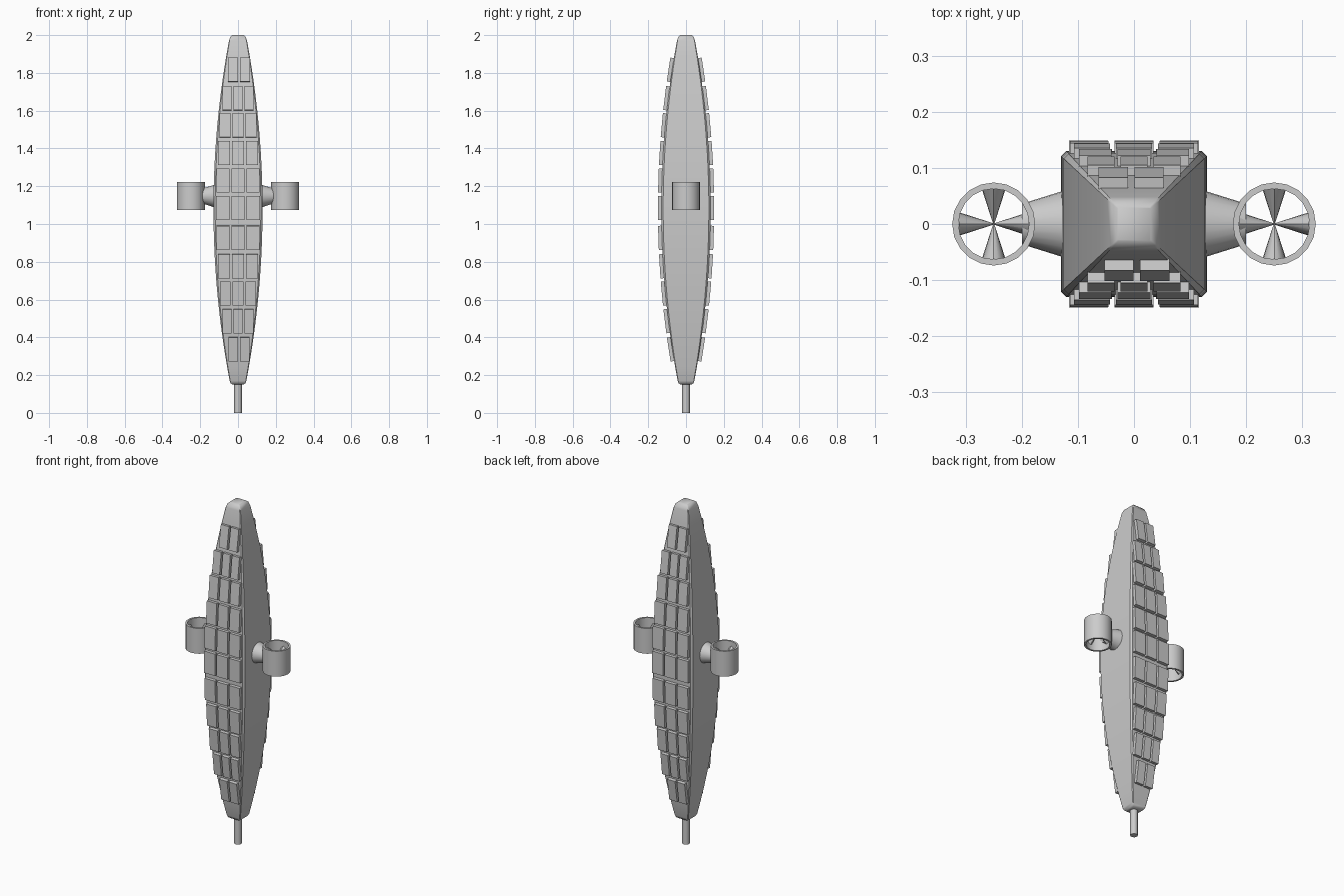
import bpy, bmesh, math
from mathutils import Matrix, Vector

if "Cube" in bpy.data.objects:
    bpy.data.objects.remove(bpy.data.objects["Cube"])

MID = 1.08
K = 0.1035


def half_width(z):
    return 0.13 - K * (z - MID) ** 2


def finish(name, bm, smooth=True):
    bmesh.ops.recalc_face_normals(bm, faces=bm.faces)
    me = bpy.data.meshes.new(name)
    bm.to_mesh(me)
    bm.free()
    ob = bpy.data.objects.new(name, me)
    bpy.context.collection.objects.link(ob)
    if smooth:
        bpy.ops.object.select_all(action='DESELECT')
        ob.select_set(True)
        bpy.context.view_layer.objects.active = ob
        bpy.ops.object.shade_smooth_by_angle(angle=math.radians(35))
    return ob


def loft(bm, rings):
    for a, b in zip(rings, rings[1:]):
        n = len(a)
        for i in range(n):
            bm.faces.new((a[i], a[(i + 1) % n], b[(i + 1) % n], b[i]))


# Body: square spindle with chamfered edges
bm = bmesh.new()
zs = [0.17 + 1.8 * i / 24 for i in range(25)]
profile = [(0.15, 0.03), (0.157, 0.039)] + [(z, half_width(z)) for z in zs] + [(1.99, 0.041), (2.0, 0.03)]
rings = []
for z, w in profile:
    c = w * 0.93
    pts = [(w, -c), (w, c), (c, w), (-c, w), (-w, c), (-w, -c), (-c, -w), (c, -w)]
    rings.append([bm.verts.new((x, y, z)) for x, y in pts])
loft(bm, rings)
bm.faces.new(rings[0])
bm.faces.new(rings[-1])
finish("body", bm)

# Bottom stem
bm = bmesh.new()
bmesh.ops.create_cone(bm, cap_ends=True, segments=20, radius1=0.02, radius2=0.02, depth=0.17,
                      matrix=Matrix.Translation((0, 0, 0.085)))
finish("stem", bm)

# Surface panels: rows of (centre height, half row width, count), front and back
rows = [(1.815, .058, 2), (1.665, .083, 3), (1.522, .098, 3), (1.375, .107, 3), (1.23, .114, 3),
        (1.085, .116, 3), (0.927, .114, 3), (0.777, .106, 3), (0.633, .096, 3), (0.487, .082, 3),
        (0.338, .056, 2)]
for side, turn in (("front", 0), ("back", math.pi)):
    bm = bmesh.new()
    for z, hw, count in rows:
        shift = 0.005 if count == 2 else 0
        gap = 0.011
        width = (2 * hw - gap * (count - 1)) / count
        tilt = math.atan(2 * K * (z - MID))
        for i in range(count):
            x = -hw + width / 2 + i * (width + gap) + shift
            m = (Matrix.Rotation(turn, 4, 'Z')
                 @ Matrix.Translation((x, -half_width(z), z))
                 @ Matrix.Rotation(-tilt, 4, 'X')
                 @ Matrix.Translation((0, -0.008, 0))
                 @ Matrix.Diagonal((width, 0.021, 0.128, 1)))
            bmesh.ops.create_cube(bm, size=1, matrix=m)
    finish(side + "_panels", bm, smooth=False)

# Ducted rotors on tapered arms, one per side
for side, s in (("right", 1), ("left", -1)):
    centre = Vector((s * 0.25, 0, 1.148))

    # Arm
    bm = bmesh.new()
    bmesh.ops.create_cone(bm, cap_ends=True, segments=24, radius1=0.061, radius2=0.036, depth=0.08,
                          matrix=Matrix.Translation((s * 0.16, 0, 1.148))
                          @ Matrix.Rotation(s * math.pi / 2, 4, 'Y'))
    finish(side + "_arm", bm)

    # Duct ring
    bm = bmesh.new()
    section = [(0.074, -0.074), (0.074, 0.074), (0.063, 0.074), (0.063, -0.074), (0.074, -0.074)]
    n = 20
    loops = []
    for r, h in section[:4]:
        loops.append([bm.verts.new(centre + Vector((r * math.cos(2 * math.pi * i / n),
                                                    r * math.sin(2 * math.pi * i / n), h)))
                      for i in range(n)])
    loft(bm, loops + [loops[0]])
    finish(side + "_duct", bm)

    # Four blades meeting at the hub
    bm = bmesh.new()
    for k in range(4):
        m = (Matrix.Translation(centre) @ Matrix.Rotation(k * math.pi / 2, 4, 'Z')
             @ Matrix.Translation((0.031, 0, 0)) @ Matrix.Rotation(-math.pi / 2, 4, 'Y')
             @ Matrix.Diagonal((2.2, 1, 1, 1)))
        bmesh.ops.create_cone(bm, cap_ends=True, segments=16, radius1=0.021, radius2=0.001,
                              depth=0.062, matrix=m)
    finish(side + "_blades", bm)
